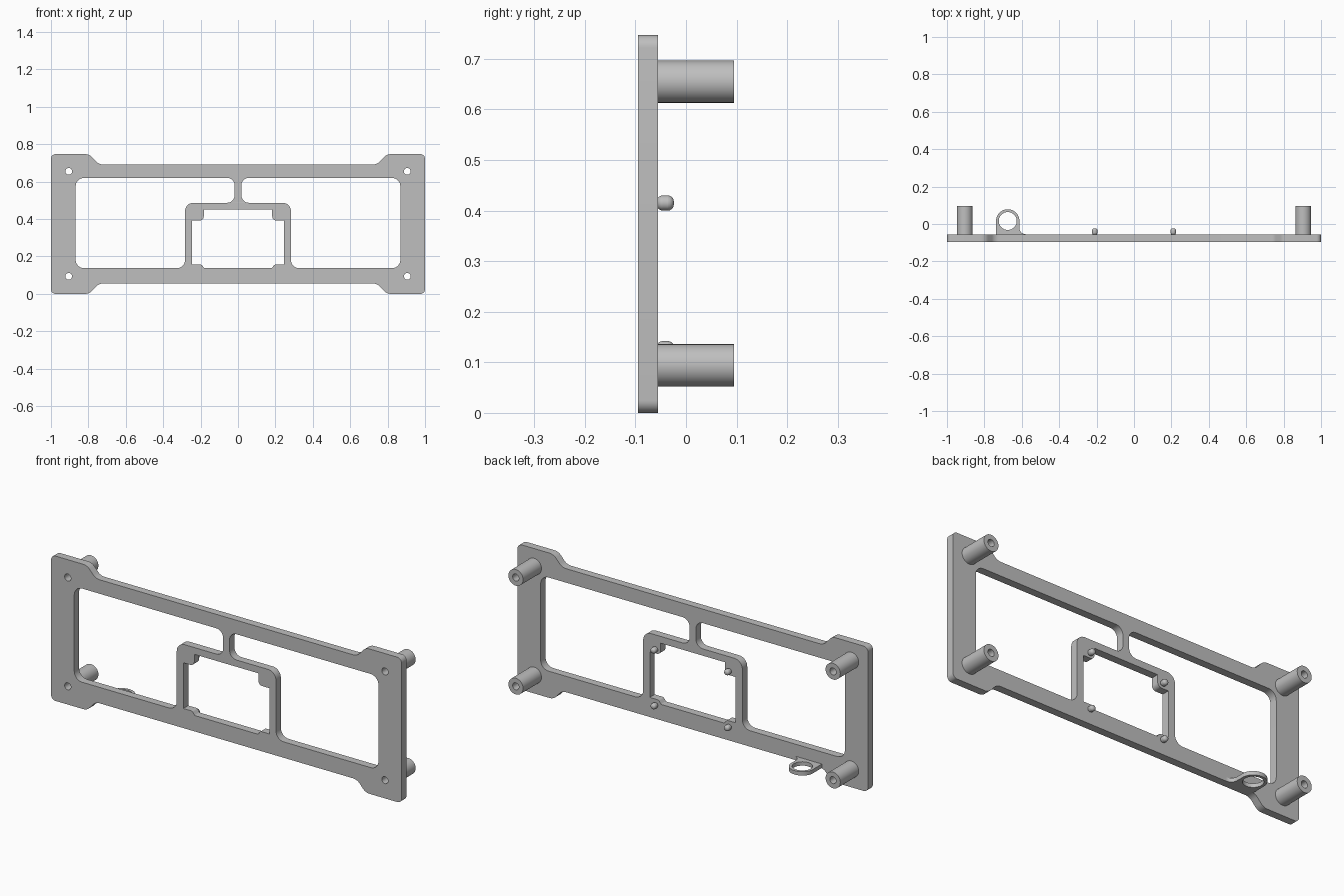
import bpy
import math
from mathutils import Vector, Matrix

cube = bpy.data.objects.get("Cube")
if cube:
    bpy.data.objects.remove(cube, do_unlink=True)

grey = bpy.data.materials.new("light_grey")
grey.use_nodes = True
colour = (0.52, 0.52, 0.52, 1)
grey.diffuse_color = colour
grey.node_tree.nodes["Principled BSDF"].inputs["Base Color"].default_value = colour


def rounded(corners, steps=8):
    """Fillet each (x, y, radius) corner of a closed outline."""
    out = []
    for i, (x, y, r) in enumerate(corners):
        p = Vector((x, y))
        a = (Vector(corners[i - 1][:2]) - p).normalized()
        b = (Vector(corners[(i + 1) % len(corners)][:2]) - p).normalized()
        if r == 0:
            out.append(p)
            continue
        half = a.angle(b) / 2
        centre = p + (a + b).normalized() * (r / math.sin(half))
        t = r / math.tan(half)
        start, end = p + a * t - centre, p + b * t - centre
        turn = start.angle_signed(end)
        for k in range(steps + 1):
            out.append(centre + Matrix.Rotation(-turn * k / steps, 2) @ start)
    return out


def circle(x, y, r, n=32):
    return [Vector((x + r * math.cos(math.tau * k / n),
                    y + r * math.sin(math.tau * k / n))) for k in range(n)]


def finish(obj):
    obj.data.materials.clear()
    obj.data.materials.append(grey)
    bpy.ops.object.select_all(action='DESELECT')
    obj.select_set(True)
    bpy.context.view_layer.objects.active = obj
    bpy.ops.object.shade_smooth_by_angle(angle=math.radians(35))


def extrude(name, outlines, low, high, upright=True):
    """Solid from outlines (first outer, rest holes), along y or z."""
    curve = bpy.data.curves.new(name, 'CURVE')
    curve.dimensions = '2D'
    curve.fill_mode = 'BOTH'
    curve.extrude = (high - low) / 2
    for pts in outlines:
        s = curve.splines.new('POLY')
        s.points.add(len(pts) - 1)
        for sp, p in zip(s.points, pts):
            sp.co = (p.x, p.y, 0, 1)
        s.use_cyclic_u = True
    temp = bpy.data.objects.new(name + "_profile", curve)
    bpy.context.collection.objects.link(temp)
    bpy.context.view_layer.update()
    deps = bpy.context.evaluated_depsgraph_get()
    mesh = bpy.data.meshes.new_from_object(temp.evaluated_get(deps))
    bpy.data.objects.remove(temp, do_unlink=True)
    mid = (low + high) / 2
    if upright:
        mesh.transform(Matrix.Translation((0, mid, 0)) @ Matrix.Rotation(math.pi / 2, 4, 'X'))
    else:
        mesh.transform(Matrix.Translation((0, 0, mid)))
    obj = bpy.data.objects.new(name, mesh)
    bpy.context.collection.objects.link(obj)
    finish(obj)
    return obj


def mirror_x(corners):
    return [(-x, y, r) for x, y, r in reversed(corners)]


FRONT, BACK, TOP = -0.095, -0.055, 0.747
POSTS = [(x, z) for x in (-0.905, 0.905) for z in (0.094, 0.655)]

# Face plate with flared end tabs, two openings and a notched window
lower_right = [(0.745, 0.055, 0.05), (0.795, 0, 0.05), (1, 0, 0.025)]
right = lower_right + [(x, TOP - z, r) for x, z, r in reversed(lower_right)]
plate_outline = right + mirror_x(right)
opening = [(0.283, 0.137, 0.045), (0.868, 0.137, 0.045), (0.868, 0.62, 0.045),
           (0.018, 0.62, 0.04), (0.018, 0.487, 0.04), (0.283, 0.487, 0.045)]
half_window = [(0.18, 0.137, 0.008), (0.195, 0.156, 0.012), (0.245, 0.156, 0),
               (0.245, 0.392, 0), (0.183, 0.392, 0.022), (0.183, 0.452, 0)]
window = half_window + mirror_x(half_window)
holes = [rounded(c) for c in (opening, mirror_x(opening), window)]
holes += [circle(x, z, 0.018) for x, z in POSTS]
extrude("face_plate", [rounded(plate_outline)] + holes, FRONT, BACK)

# Hollow standoff posts on the back
for x, z in POSTS:
    side = "left" if x > 0 else "right"
    level = "upper" if z > 0.3 else "lower"
    extrude(f"{level}_{side}_post", [circle(x, z, 0.042), circle(x, z, 0.018)], BACK, 0.095)

# Round-ended locating pegs around the window
for x in (-0.21, 0.21):
    for z in (0.127, 0.415):
        bpy.ops.mesh.primitive_cylinder_add(vertices=24, radius=0.015, depth=0.034,
                                            location=(x, -0.041, z),
                                            rotation=(math.pi / 2, 0, 0))
        peg = bpy.context.object
        peg.name = ("upper" if z > 0.3 else "lower") + ("_left" if x > 0 else "_right") + "_peg"
        bevel = peg.modifiers.new("round_end", 'BEVEL')
        bevel.width = 0.012
        bevel.segments = 5
        bevel.limit_method = 'ANGLE'
        finish(peg)

# Flat cable loop with one flared foot
cx, cy, r = -0.675, 0.016, 0.062
loop = [(cx - r, BACK - 0.005, 0), (cx + r + 0.05, BACK - 0.005, 0), (cx + r + 0.05, BACK, 0),
        (cx + r, BACK, 0.035), (cx + r, cy + r, 0.06), (cx - r, cy + r, 0.06)]
extrude("cable_loop", [rounded(loop, 12), circle(cx, cy, 0.048)], 0.055, 0.075, upright=False)
